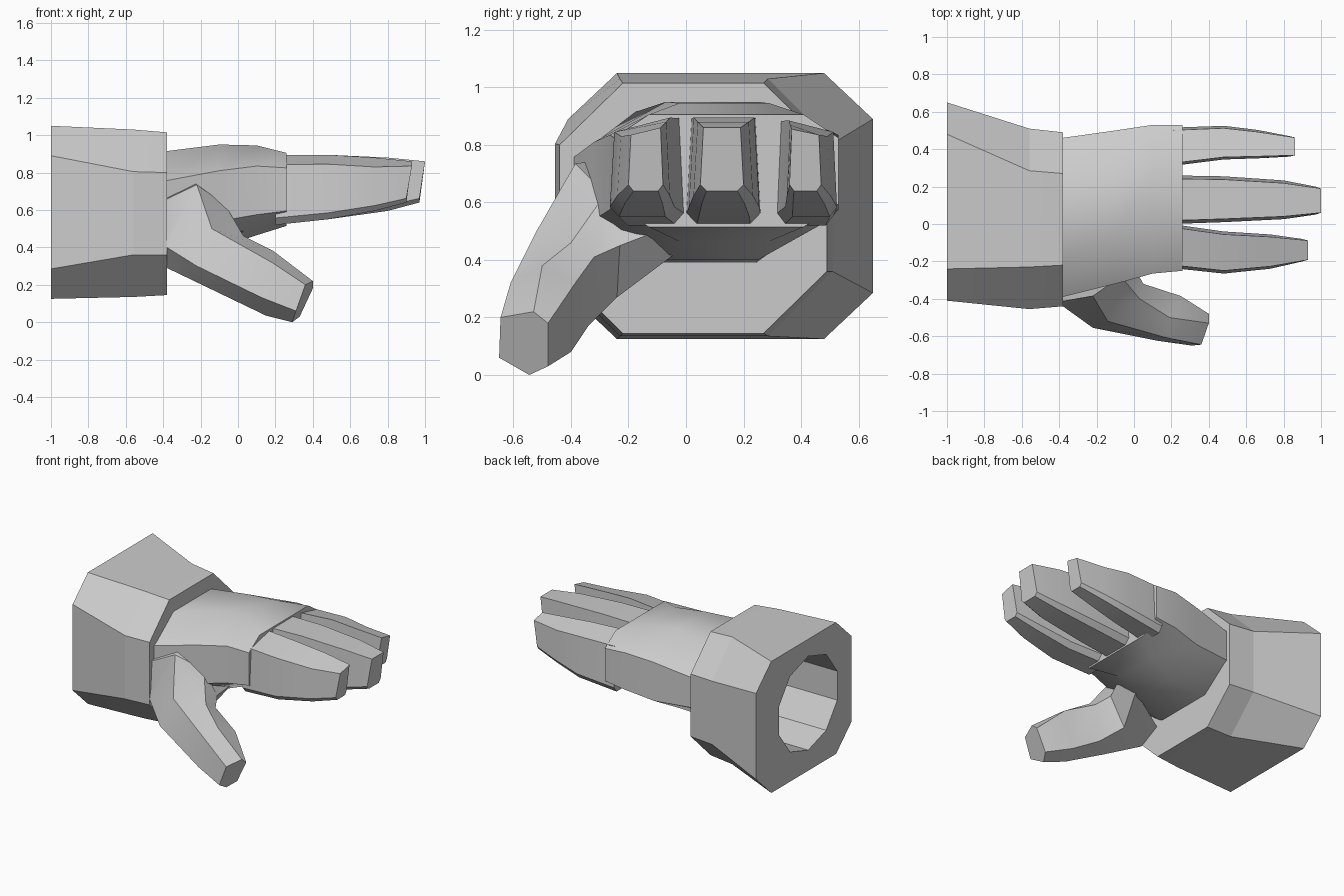
import bpy
import bmesh
from math import cos, sin, pi, radians

start_cube = bpy.data.objects.get("Cube")
if start_cube:
    bpy.data.objects.remove(start_cube)

grey = bpy.data.materials.new("glove grey")
grey.use_nodes = True
colour = (0.6, 0.6, 0.6, 1)
grey.diffuse_color = colour
grey.node_tree.nodes["Principled BSDF"].inputs["Base Color"].default_value = colour


def loft(name, rings, smooth_angle=30):
    """Skin a closed solid over rings that share one point count."""
    bm = bmesh.new()
    loops = [[bm.verts.new(point) for point in ring] for ring in rings]
    count = len(loops[0])
    for first, second in zip(loops, loops[1:]):
        for i in range(count):
            j = (i + 1) % count
            bm.faces.new((first[i], first[j], second[j], second[i]))
    bm.faces.new(loops[0])
    bm.faces.new(loops[-1])
    bmesh.ops.recalc_face_normals(bm, faces=bm.faces)
    mesh = bpy.data.meshes.new(name)
    bm.to_mesh(mesh)
    bm.free()
    mesh.materials.append(grey)
    obj = bpy.data.objects.new(name, mesh)
    bpy.context.collection.objects.link(obj)
    bpy.ops.object.select_all(action="DESELECT")
    obj.select_set(True)
    bpy.context.view_layer.objects.active = obj
    bpy.ops.object.shade_smooth_by_angle(angle=radians(smooth_angle))
    return obj


def octagon(x, y_low, y_high, z_low, z_high, cut_y, cut_z):
    """Rectangle across x with its four corners cut off."""
    return [
        (x, y_low + cut_y, z_high), (x, y_high - cut_y, z_high),
        (x, y_high, z_high - cut_z), (x, y_high, z_low + cut_z),
        (x, y_high - cut_y, z_low), (x, y_low + cut_y, z_low),
        (x, y_low, z_low + cut_z), (x, y_low, z_high - cut_z),
    ]


def finger_ring(x, y_low, y_high, z_low, z_high, drop_low, drop_high, slant):
    """Six-sided finger section: flat back, slightly rounded underside."""
    width = y_high - y_low
    bevel = width * 0.14
    side = z_low + (z_high - z_low) * 0.1
    return [
        (x, y_low + width * 0.07, z_high - drop_low),
        (x, y_high - width * 0.07, z_high - drop_high),
        (x - slant, y_high, side), (x - slant, y_high - bevel, z_low),
        (x - slant, y_low + bevel, z_low), (x - slant, y_low, side),
    ]


# Flared cuff, hollowed from the open end
cuff = loft("cuff", [
    octagon(-1, -0.41, 0.65, 0.125, 1.05, 0.17, 0.16),
    octagon(-0.56, -0.455, 0.51, 0.135, 1.03, 0.225, 0.225),
    octagon(-0.38, -0.44, 0.49, 0.145, 1.015, 0.22, 0.215),
], 10)


def hole_ring(x):
    angles = [pi * (i + 0.5) / 5 for i in range(10)]
    return [(x, 0.07 + 0.34 * cos(a), 0.6 + 0.33 * sin(a)) for a in angles]


cutter = loft("cuff_cutter", [hole_ring(-1.2), hole_ring(-0.45)])
cutter.hide_render = True
hollow = cuff.modifiers.new("hollow", "BOOLEAN")
hollow.operation = "DIFFERENCE"
hollow.solver = "EXACT"
hollow.object = cutter
bpy.context.view_layer.objects.active = cuff
bpy.ops.object.modifier_apply(modifier=hollow.name)
bpy.data.objects.remove(cutter)

# Palm
loft("palm", [
    octagon(-0.42, -0.4, 0.455, 0.39, 0.91, 0.21, 0.16),
    octagon(-0.1, -0.32, 0.5, 0.4, 0.95, 0.25, 0.14),
    octagon(0.1, -0.265, 0.53, 0.465, 0.945, 0.24, 0.11),
    octagon(0.26, -0.25, 0.53, 0.515, 0.905, 0.12, 0.08),
], 45)

# Fingers: tip x, y limits at root, middle and tip, back drop on each edge
fingers = {
    "front_finger": (0.93, (-0.235, 0), (-0.265, -0.04), (-0.2, -0.08), (0.05, 0)),
    "middle_finger": (1, (0, 0.26), (0.01, 0.255), (0.05, 0.2), (0, 0)),
    "back_finger": (0.86, (0.31, 0.515), (0.345, 0.525), (0.36, 0.47), (0.01, 0.05)),
}
for name, (tip_x, root, middle, tip, drop) in fingers.items():
    near_tip = [0.6 * m + 0.4 * t for m, t in zip(middle, tip)]
    small_drop = [d * 0.5 for d in drop]
    loft(name, [
        finger_ring(0.2, *root, 0.52, 0.893, *drop, 0),
        finger_ring(0.48, *middle, 0.55, 0.895, *drop, 0),
        finger_ring(tip_x - 0.2, *near_tip, 0.595, 0.88, *drop, 0),
        finger_ring(tip_x, *tip, 0.64, 0.86, *small_drop, 0.03),
    ])

# Thumb, from its root in the palm down to the tip
loft("thumb", [
    [(-0.42, -0.42, 0.64), (-0.25, -0.2, 0.76), (0.04, -0.1, 0.5),
     (-0.05, -0.04, 0.42), (-0.42, -0.25, 0.36), (-0.42, -0.435, 0.4)],
    [(-0.22, -0.385, 0.735), (-0.07, -0.28, 0.63), (0, -0.23, 0.45),
     (-0.12, -0.24, 0.27), (-0.38, -0.38, 0.29), (-0.38, -0.44, 0.4)],
    [(-0.14, -0.52, 0.5), (0.03, -0.4, 0.46), (0.05, -0.32, 0.41),
     (0, -0.34, 0.17), (-0.12, -0.45, 0.165), (-0.22, -0.555, 0.3)],
    [(0.18, -0.61, 0.32), (0.19, -0.5, 0.38), (0.25, -0.385, 0.32),
     (0.17, -0.4, 0.08), (0.15, -0.5, 0.035), (0.13, -0.625, 0.13)],
    [(0.36, -0.645, 0.2), (0.4, -0.53, 0.22), (0.4, -0.48, 0.18),
     (0.33, -0.48, 0.03), (0.29, -0.545, 0), (0.31, -0.65, 0.06)],
], 35)
